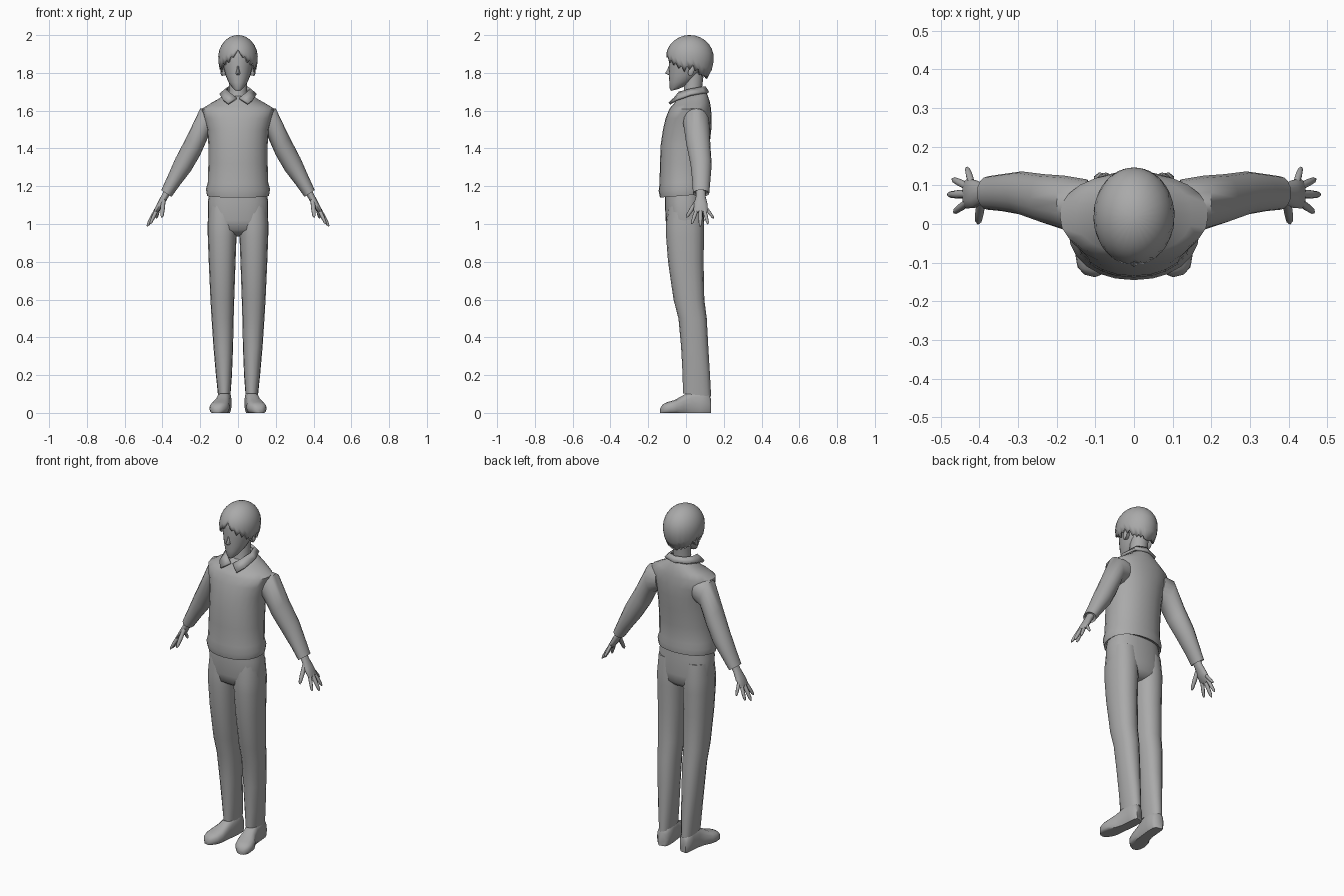
import bpy, bmesh, math
from mathutils import Vector

mat = bpy.data.materials.new("plain_grey")
mat.diffuse_color = (0.40, 0.40, 0.40, 1)


def finish(name, bm, mirror=False, angle=50):
    """Turn a bmesh into a smooth-shaded object, optionally mirrored in x."""
    bmesh.ops.remove_doubles(bm, verts=bm.verts, dist=0.0002)
    bmesh.ops.recalc_face_normals(bm, faces=bm.faces)
    me = bpy.data.meshes.new(name)
    bm.to_mesh(me)
    bm.free()
    me.materials.append(mat)
    ob = bpy.data.objects.new(name, me)
    bpy.context.collection.objects.link(ob)
    bpy.ops.object.select_all(action='DESELECT')
    ob.select_set(True)
    bpy.context.view_layer.objects.active = ob
    bpy.ops.object.shade_smooth_by_angle(angle=math.radians(angle))
    if mirror:
        m = ob.modifiers.new("mirror", 'MIRROR')
        m.use_clip = False
    return ob


def loft(name, rings, n=16, p=2.0, mirror=False, floor=None):
    """Skin superellipse rings given as (centre, half axis U, half axis V)."""
    bm = bmesh.new()
    loops = []
    for c, u, v in rings:
        loop = []
        for i in range(n):
            a = 2 * math.pi * i / n
            ca, sa = math.cos(a), math.sin(a)
            x = math.copysign(abs(ca) ** (2 / p), ca)
            y = math.copysign(abs(sa) ** (2 / p), sa)
            co = Vector(c) + Vector(u) * x + Vector(v) * y
            if floor is not None:
                co.z = max(co.z, floor)
            loop.append(bm.verts.new(co))
        loops.append(loop)
    for a, b in zip(loops, loops[1:]):
        for i in range(n):
            j = (i + 1) % n
            bm.faces.new((a[i], a[j], b[j], b[i]))
    bm.faces.new(loops[0])
    bm.faces.new(loops[-1])
    return finish(name, bm, mirror)


def level(z, x0, x1, y0, y1, tilt=0.0):
    """Horizontal ring from its x and y limits; tilt raises its back."""
    return (((x0 + x1) / 2, (y0 + y1) / 2, z), ((x1 - x0) / 2, 0, 0),
            (0, (y1 - y0) / 2, tilt))


def lerp_table(t, table):
    for (a, va), (b, vb) in zip(table, table[1:]):
        if t <= b:
            return va + (vb - va) * (t - a) / (b - a)
    return table[-1][1]


# Sweater body with flared hem and sloping shoulders
loft("sweater", [level(z, -w, w, f, b, t) for z, w, f, b, t in [
    (1.16, .150, -.125, .100, .01), (1.15, .164, -.138, .112, .01),
    (1.185, .170, -.145, .115, .01), (1.22, .160, -.140, .110, .005),
    (1.32, .157, -.138, .115, 0), (1.42, .157, -.134, .125, 0),
    (1.50, .163, -.122, .134, 0), (1.56, .180, -.108, .136, 0),
    (1.61, .192, -.090, .132, .005), (1.635, .150, -.078, .126, .012),
    (1.66, .100, -.062, .115, .022), (1.69, .062, -.045, .098, .02)]],
    n=24, p=2.15)

# Sleeves, from inside the shoulder to the cuff
loft("sleeve", [((x, y, z), (0, h, 0), (vx, 0, vz)) for x, y, z, h, vx, vz in [
    (.120, .050, 1.550, .065, .005, .070), (.180, .055, 1.533, .070, .020, .078),
    (.235, .066, 1.415, .063, .035, .050), (.290, .080, 1.315, .056, .040, .035),
    (.340, .081, 1.230, .048, .032, .025), (.379, .080, 1.162, .043, .027, .018),
    (.374, .080, 1.170, .036, .020, .014)]], mirror=True)

# Hands: palm, four fingers and thumb
loft("palm", [((x, .078, z), (0, h, 0), (t, 0, t * .55)) for x, z, h, t in [
    (.365, 1.185, .026, .018), (.388, 1.145, .026, .016),
    (.410, 1.105, .036, .015), (.433, 1.070, .038, .011),
    (.438, 1.062, .030, .006)]], n=12, mirror=True)
for name, base, tip, r in [
        ("little_finger", (.420, .106, 1.085), (.432, .146, 1.030), .009),
        ("ring_finger", (.428, .096, 1.080), (.469, .116, 1.000), .010),
        ("middle_finger", (.430, .077, 1.080), (.481, .076, .988), .011),
        ("index_finger", (.428, .058, 1.080), (.465, .030, 1.000), .010),
        ("thumb", (.395, .060, 1.125), (.403, .002, 1.035), .012)]:
    b, t = Vector(base), Vector(tip)
    d = (t - b).normalized()
    u = d.cross(Vector((1, 0, .5))).normalized()
    v = d.cross(u)
    loft(name, [(b.lerp(t, k), u * r * s, v * r * s) for k, s in
                [(0, 1), (.5, 1), (.88, .75), (1, .3)]], n=8, mirror=True)

# Trousers: hips and two legs
loft("hips", [level(z, -w, w, f, b) for z, w, f, b in [
    (1.22, .140, -.105, .085), (1.12, .160, -.112, .092),
    (1.02, .160, -.108, .097), (.97, .150, -.098, .092),
    (.945, .090, -.060, .070), (.935, .040, -.020, .045)]], n=24, p=2.4)
loft("trouser_leg", [level(z, a, b, f, k, t) for z, a, b, f, k, t in [
    (1.10, .004, .155, -.095, .085, 0), (1.00, .004, .161, -.106, .095, 0),
    (.93, .008, .160, -.105, .095, 0), (.80, .013, .155, -.095, .093, 0),
    (.60, .020, .146, -.066, .097, 0), (.50, .023, .140, -.040, .110, 0),
    (.35, .026, .130, -.026, .118, 0), (.20, .032, .117, -.018, .127, 0),
    (.095, .040, .106, -.016, .133, -.008),
    (.110, .048, .098, -.005, .122, -.008)]], p=2.3, mirror=True)

# Shoes, from heel to toe, turned slightly outward
loft("shoe", [((x, y, h * .42), (w, w * .25, 0), (0, 0, h * .58))
              for x, y, w, h in [
    (.068, .128, .022, .080), (.069, .115, .034, .105), (.071, .070, .037, .125),
    (.076, .020, .036, .115), (.084, -.020, .040, .090), (.095, -.060, .050, .068),
    (.104, -.095, .047, .058), (.112, -.120, .034, .046),
    (.115, -.134, .014, .026)]], p=2.6, mirror=True, floor=0.0)

# Neck and head
loft("neck", [level(z, -w, w, f, b) for z, w, f, b in [
    (1.62, .060, -.035, .085), (1.70, .048, -.012, .082),
    (1.80, .050, -.010, .095)]])
loft("head", [level(z, -w, w, f, b, t) for z, w, f, b, t in [
    (1.709, .016, -.079, -.045, .004), (1.722, .030, -.086, -.010, .006),
    (1.750, .050, -.088, .030, 0), (1.785, .065, -.091, .070, 0),
    (1.830, .077, -.090, .100, 0), (1.880, .085, -.092, .118, 0),
    (1.930, .080, -.083, .115, 0), (1.965, .055, -.050, .085, 0)]], n=20)
loft("nose", [level(z, -w, w, f, -.070) for z, w, f in [
    (1.845, .004, -.088), (1.815, .008, -.100),
    (1.798, .012, -.111), (1.788, .008, -.092)]], n=8)
loft("ear", [((x, .028, 1.810), (0, .016 * s, 0), (0, .006 * s, .028 * s))
             for x, s in [(.065, .8), (.086, 1), (.092, .6)]],
     n=10, mirror=True)

# Hair: domed shell with a parted fringe and ragged tips
hairline = [(0, 1.925), (22, 1.862), (45, 1.842), (75, 1.805), (95, 1.822),
            (125, 1.782), (180, 1.768)]
bm = bmesh.new()
n, rows = 48, 9
grid = []
for i in range(n):
    a = 2 * math.pi * i / n
    deg = abs(math.degrees(a) - 360 if a > math.pi else math.degrees(a))
    low = lerp_table(deg, hairline)
    if i % 2 and 15 < deg < 170:
        low += .024 if deg < 115 else .012
    col = []
    for k in range(rows + 1):
        z = 2.0 - (2.0 - low) * (k / rows) ** 2
        half = .12 if z > 1.88 else .16
        r = math.sqrt(max(0, 1 - ((z - 1.88) / half) ** 2))
        col.append(bm.verts.new((.105 * r * math.sin(a),
                                 .020 - .127 * r * math.cos(a), z)))
    grid.append(col)
for i in range(n):
    a, b = grid[i], grid[(i + 1) % n]
    for k in range(rows):
        bm.faces.new((a[k], b[k], b[k + 1], a[k + 1]))
hair = finish("hair", bm)
shell = hair.modifiers.new("thickness", 'SOLIDIFY')
shell.thickness = .012
shell.offset = -1

# Shirt collar: folded band with front points
top = [(.008, -.058, 1.665), (.045, -.035, 1.695), (.062, .025, 1.712),
       (.048, .080, 1.722), (0, .098, 1.725)]
bottom = [(.052, -.088, 1.637), (.080, -.052, 1.658), (.095, .025, 1.684),
          (.070, .092, 1.695), (0, .117, 1.695)]
bm = bmesh.new()
tv = [bm.verts.new(c) for c in top]
bv = [bm.verts.new(c) for c in bottom]
for i in range(len(top) - 1):
    bm.faces.new((tv[i], bv[i], bv[i + 1], tv[i + 1]))
collar = finish("collar", bm, mirror=True)
band = collar.modifiers.new("thickness", 'SOLIDIFY')
band.thickness = .014
band.offset = 0
